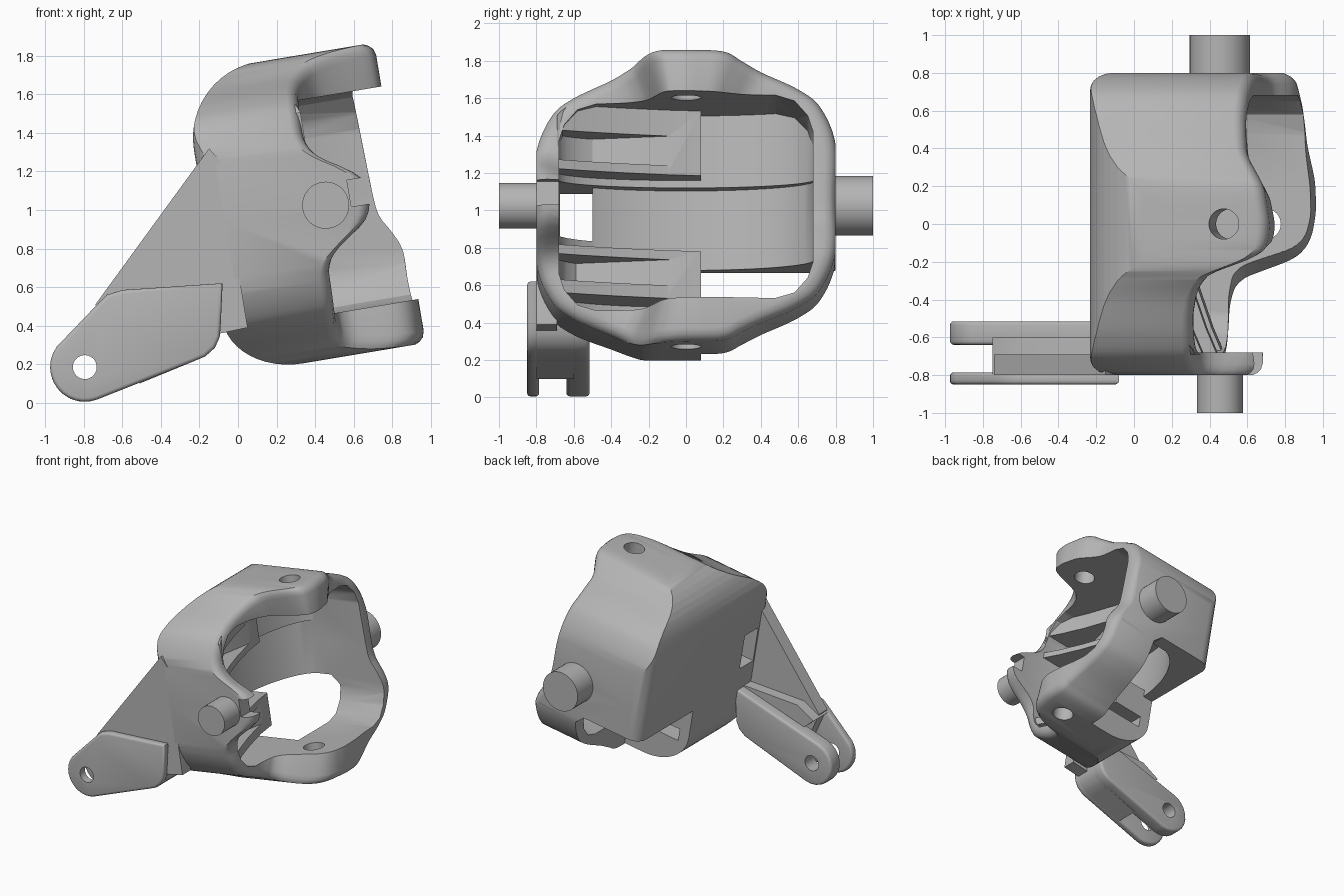
import bpy, bmesh, math
from mathutils import Matrix, Vector

cube = bpy.data.objects.get("Cube")
if cube:
    bpy.data.objects.remove(cube, do_unlink=True)

grey = bpy.data.materials.new("cast_grey")
grey.use_nodes = True
tone = (0.46, 0.46, 0.46, 1)
grey.diffuse_color = tone
for node in grey.node_tree.nodes:
    if node.type == 'BSDF_PRINCIPLED':
        node.inputs["Base Color"].default_value = tone

# The housing is tilted: local x is the opening axis, local z its height
TILT = Matrix.Translation((0.455, 0, 1.025)) @ Matrix.Rotation(math.radians(-9.5), 4, 'Y')
PLACE = {'x': lambda a, b, t: (t, a, b),
         'y': lambda a, b, t: (a, t, b),
         'z': lambda a, b, t: (a, b, t)}


def finish(name, bm):
    bmesh.ops.recalc_face_normals(bm, faces=bm.faces[:])
    mesh = bpy.data.meshes.new(name)
    bm.to_mesh(mesh)
    bm.free()
    mesh.materials.append(grey)
    obj = bpy.data.objects.new(name, mesh)
    bpy.context.collection.objects.link(obj)
    return obj


def prism(name, pts, axis, lo, hi, round_caps=0, segs=3):
    """Extrude a 2D outline along an axis, optionally rounding the cap edges."""
    bm = bmesh.new()
    rings = [[bm.verts.new(PLACE[axis](a, b, t)) for a, b in pts] for t in (lo, hi)]
    caps = [bm.faces.new(r) for r in rings]
    n = len(pts)
    for i in range(n):
        j = (i + 1) % n
        bm.faces.new((rings[0][i], rings[0][j], rings[1][j], rings[1][i]))
    bmesh.ops.recalc_face_normals(bm, faces=bm.faces[:])
    if round_caps:
        edges = [e for f in caps for e in f.edges]
        bmesh.ops.bevel(bm, geom=edges, offset=round_caps, segments=segs,
                        profile=0.5, affect='EDGES')
    return finish(name, bm)


def arc(cx, cy, rx, ry, a0, a1, n=12):
    angles = [math.radians(a0 + (a1 - a0) * i / n) for i in range(n + 1)]
    return [(cx + rx * math.cos(a), cy + ry * math.sin(a)) for a in angles]


def disc(cx, cy, r):
    return arc(cx, cy, r, r, 0, 350, 35)


def rect(a0, a1, b0, b1):
    return [(a0, b0), (a1, b0), (a1, b1), (a0, b1)]


def smooth_loop(pts, steps):
    """Closed spline through the points."""
    out, n = [], len(pts)
    for i in range(n):
        p, q, r, s = (Vector(pts[(i + k) % n]) for k in (-1, 0, 1, 2))
        for k in range(steps):
            t = k / steps
            out.append(tuple(q + (r - p) * t / 2 + (p * 2 - q * 5 + r * 4 - s) * t * t / 2
                             + (q * 3 - p - r * 3 + s) * t ** 3 / 2))
    return out


def boolean(target, tool, op='DIFFERENCE'):
    mod = target.modifiers.new("cut", 'BOOLEAN')
    mod.operation, mod.object, mod.solver = op, tool, 'EXACT'
    bpy.context.view_layer.objects.active = target
    bpy.ops.object.modifier_apply(modifier=mod.name)
    bpy.data.objects.remove(tool, do_unlink=True)


def mirrored(quarter):
    """Four-way symmetric outline from points running side to top centre."""
    right = [(y, -z) for y, z in reversed(quarter)] + quarter[1:]
    return right + [(-y, z) for y, z in reversed(right[1:-1])]


# Housing: side profile crossed with the lugged end section
section = smooth_loop(mirrored([(0.8, 0), (0.8, 0.3), (0.72, 0.5), (0.6, 0.6),
                                (0.4, 0.69), (0.3, 0.74), (0.2, 0.785), (0, 0.79)]), 8)
profile = (arc(-0.227, 0.393, 0.4, 0.4, 90, 180)
           + arc(-0.25, -0.5, 0.377, 0.29, 180, 270) + [(0.9, -0.79), (0.9, 0.79)])
housing = prism("housing", profile, 'y', -0.8, 0.8, 0.1, 5)
boolean(housing, prism("section_tool", section, 'x', -1, 0.8), 'INTERSECT')

# Cavity with a curved back
hollow = mirrored([(0.68, 0), (0.68, 0.36), (0.65, 0.45), (0.58, 0.53), (0.48, 0.56), (0, 0.56)])
cavity = prism("cavity", hollow, 'x', -0.9, 1)
plan = arc(-0.2, 0, 0.34, 0.69, 90, 270, 24) + [(1.1, -0.69), (1.1, 0.69)]
boolean(cavity, prism("plan_tool", plan, 'z', -1, 1), 'INTERSECT')
boolean(housing, cavity)

# Wavy rim: (angle round the opening, depth)
RIM = [(0, .25), (45, .23), (60, .25), (75, .36), (90, .39), (98, .38), (103, .35),
       (105.5, .24), (108.5, .1), (113, .03), (120, -.02), (130, -.05), (154, -.06),
       (161, -.01), (165, .08), (168, .17), (174, .23), (180, .235), (189, .2), (193, .11),
       (197, .02), (203, -.04), (235, -.05), (246, -.02), (251, .08), (254, .22), (257, .31),
       (264, .37), (275, .395), (290, .39), (305, .365), (326, .355), (337, .36),
       (345, .31), (351, .26), (360, .25)]


def rim_at(a):
    a %= 360
    for (a0, d0), (a1, d1) in zip(RIM, RIM[1:]):
        if a <= a1:
            return d0 + (d1 - d0) * (a - a0) / (a1 - a0)


def rim_depth(y, z):
    a = math.degrees(math.atan2(z, y))
    return sum(rim_at(a + d) for d in (-3, -1.5, 0, 1.5, 3)) / 5


bm = bmesh.new()
rings = []
for scale, drop in ((0.5, 0), (0.92, 0), (0.96, .01), (0.985, .03), (1, .055), (1.15, .3)):
    rings.append([bm.verts.new((rim_depth(y, z) - drop, y * scale, z * scale)) for y, z in section])
rings.append([bm.verts.new((1.3, y * 1.15, z * 1.15)) for y, z in section])
inner, outer = bm.verts.new((0.2, 0, 0)), bm.verts.new((1.3, 0, 0))
count = len(section)
for i in range(count):
    j = (i + 1) % count
    for r0, r1 in zip(rings, rings[1:]):
        bm.faces.new((r0[i], r0[j], r1[j], r1[i]))
    bm.faces.new((inner, rings[0][j], rings[0][i]))
    bm.faces.new((outer, rings[-1][i], rings[-1][j]))
boolean(housing, finish("rim_tool", bm))

# Lug holes, open lower back corner, side window and the notch by the front pin
boolean(housing, prism("lug_hole", disc(0.153, 0, 0.08), 'z', -1, 1))
boolean(housing, prism("corner_cut", [(-1, -1), (-0.12, -1), (-0.05, -0.6), (-0.05, -0.33),
                                      (-0.12, -0.26), (-1, -0.26)], 'y', 0.08, 1))
boolean(housing, prism("side_window", rect(-0.675, -0.5, -0.12, 0.17), 'x', -1, -0.15))
boolean(housing, prism("notch", rect(0.13, 0.4, -0.03, 0.11), 'y', -0.9, -0.6))

# Inner shelf and two pocketed pads, trimmed to stay inside the walls
tilted = [housing]
trim = [(y * 0.97, z * 0.97) for y, z in section]
shelf_plan = arc(-0.17, 0, 0.27, 0.69, 90, 270, 24) + [(-0.3, -0.69), (-0.56, -0.5),
                                                     (-0.56, 0.5), (-0.3, 0.69)]
pad_plan = [(-0.55, 0.08), (-0.28, 0.08), (-0.25, -0.1), (-0.18, -0.35), (-0.11, -0.55),
            (-0.05, -0.69), (-0.3, -0.69), (-0.5, -0.45)]
pocket = [(0.1, -0.03), (-0.24, -0.03), (-0.4, -0.68), (0.1, -0.68)]
for name, outline, lo, hi, pocket_span in (
        ("inner_shelf", shelf_plan, 0.17, 0.57, None),
        ("upper_pad", pad_plan, 0.21, 0.56, (0.26, 0.42)),
        ("lower_pad", pad_plan, -0.46, -0.2, (-0.39, -0.25))):
    part = prism(name, outline, 'z', lo, hi)
    boolean(part, prism("trim", trim, 'x', -1, 1), 'INTERSECT')
    if pocket_span:
        boolean(part, prism("pocket", pocket, 'z', *pocket_span))
    tilted.append(part)

# Pivot pins
tilted.append(prism("front_pin", disc(0, 0, 0.122), 'y', -1, -0.7))
tilted.append(prism("back_pin", disc(0, 0, 0.16), 'y', 0.7, 1))
for obj in tilted:
    obj.data.transform(TILT)

# Arm web, flush with the front wall
EYE = (-0.795, 0.185)
web = [(-0.15, 1.32), (-0.74, 0.51), (-0.6, 0.2), (-0.09, 0.36), (0.05, 0.39), (-0.09, 1.25)]
parts = tilted + [prism("arm_web", web, 'y', -0.7995, -0.69)]

# Clevis: outer flange, middle block and inner prong
heel = [(-0.23, 0.215), (-0.17, 0.24), (-0.12, 0.285), (-0.095, 0.34), (-0.09, 0.4), (-0.08, 0.62)]
block = [(-0.75, 0.49), (-0.62, 0.38), (-0.54, 0.22), (-0.51, 0.1)] + heel + [(-0.6, 0.585)]
parts.append(prism("clevis_block", block, 'y', -0.8, -0.6))
flange = arc(*EYE, 0.18, 0.18, 144, 291) + heel + [(-0.6, 0.585), (-0.68, 0.56), (-0.74, 0.5)]
prong = arc(*EYE, 0.18, 0.18, 111, 291) + heel
for name, outline, lo, hi in (("outer_flange", flange, -0.85, -0.785),
                              ("inner_prong", prong, -0.64, -0.515)):
    part = prism(name, outline, 'y', lo, hi, 0.02, 3)
    boolean(part, prism("eye_hole", disc(*EYE, 0.062), 'y', -1, 0))
    parts.append(part)

# Smooth shading with crisp edges
bpy.ops.object.select_all(action='DESELECT')
for obj in parts:
    obj.select_set(True)
bpy.context.view_layer.objects.active = parts[0]
bpy.ops.object.shade_smooth_by_angle(angle=math.radians(32))
